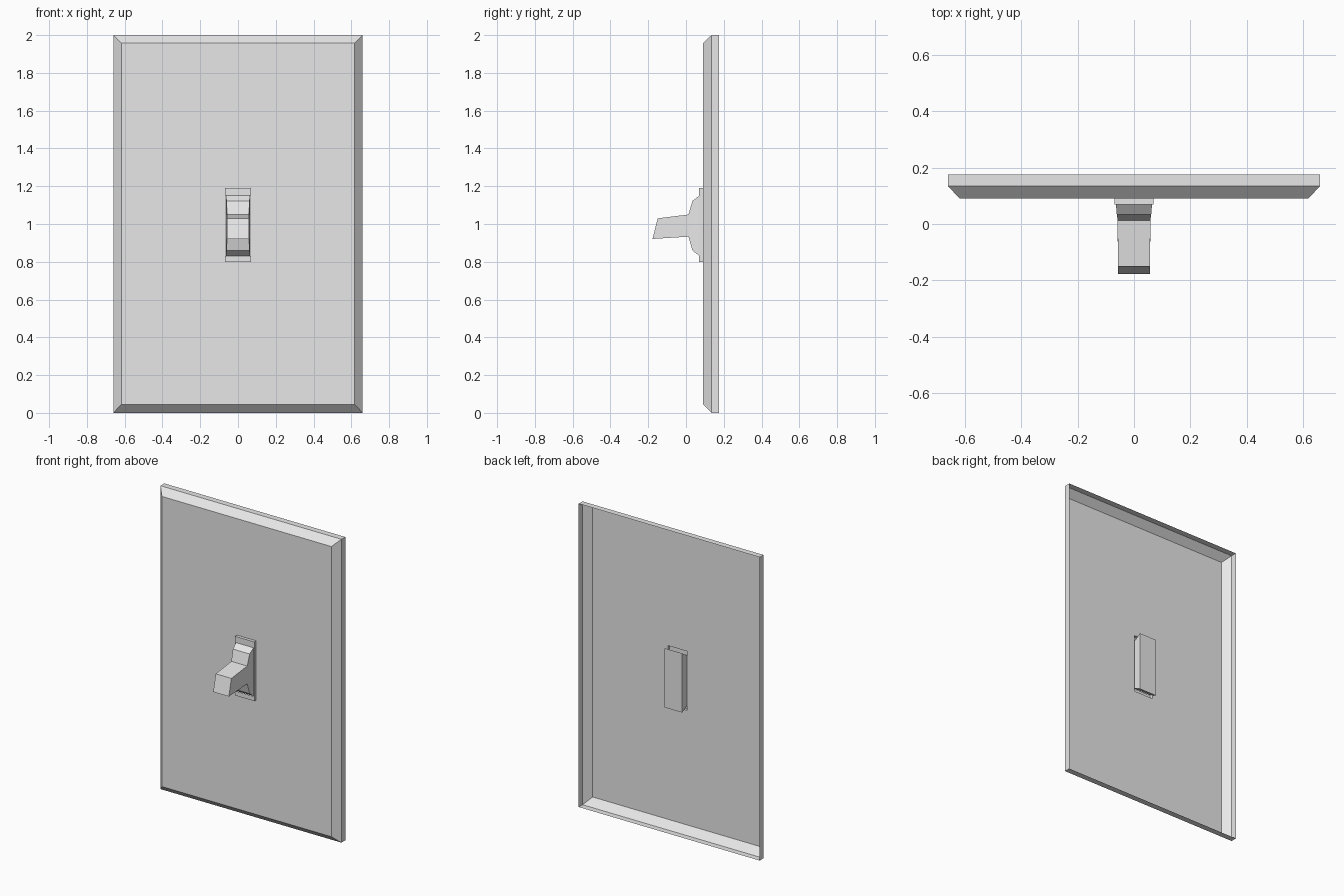
import bpy
import bmesh

cube = bpy.data.objects.get("Cube")
if cube:
    bpy.data.objects.remove(cube, do_unlink=True)

plastic = bpy.data.materials.new("light grey plastic")
plastic.use_nodes = True
GREY = (0.8, 0.8, 0.8, 1)
plastic.diffuse_color = GREY
plastic.node_tree.nodes["Principled BSDF"].inputs["Base Color"].default_value = GREY


def rect(half_x, y, bottom, top):
    """Upright rectangle: half width, depth, bottom and top heights."""
    return half_x, (y, bottom), (y, top)


def loft(name, sections, capped=False):
    """Bridge four-sided sections listed from back to front."""
    bm = bmesh.new()
    loops = []
    for half_x, (y0, z0), (y1, z1) in sections:
        corners = [(-half_x, y0, z0), (half_x, y0, z0),
                   (half_x, y1, z1), (-half_x, y1, z1)]
        loops.append([bm.verts.new(c) for c in corners])
    for a, b in zip(loops, loops[1:]):
        for i in range(4):
            j = (i + 1) % 4
            bm.faces.new((a[i], a[j], b[j], b[i]))
    if capped:
        bm.faces.new(loops[0][::-1])
        bm.faces.new(loops[-1])
    mesh = bpy.data.meshes.new(name)
    bm.to_mesh(mesh)
    bm.free()
    mesh.materials.append(plastic)
    obj = bpy.data.objects.new(name, mesh)
    bpy.context.collection.objects.link(obj)
    return obj


# Thin wall plate, open at the back, with a hole for the switch
hole = rect(0.07, 0.09, 0.8, 1.19)
loft("wall_plate", [
    rect(0.66, 0.175, 0, 2),
    rect(0.66, 0.135, 0, 2),
    rect(0.618, 0.09, 0.045, 1.958),
    hole,
])

# Raised frame round the lever
loft("switch_frame", [
    hole,
    rect(0.07, 0.07, 0.8, 1.19),
    rect(0.065, 0.07, 0.83, 1.15),
])

# Toggle lever, flaring towards its base behind the plate
loft("toggle_lever", [
    rect(0.064, 0.132, 0.8, 1.19),
    rect(0.064, 0.07, 0.832, 1.15),
    rect(0.061, 0.034, 0.86, 1.122),
    rect(0.058, 0.013, 0.933, 1.05),
    (0.057, (-0.177, 0.921), (-0.15, 1.03)),
], capped=True)
